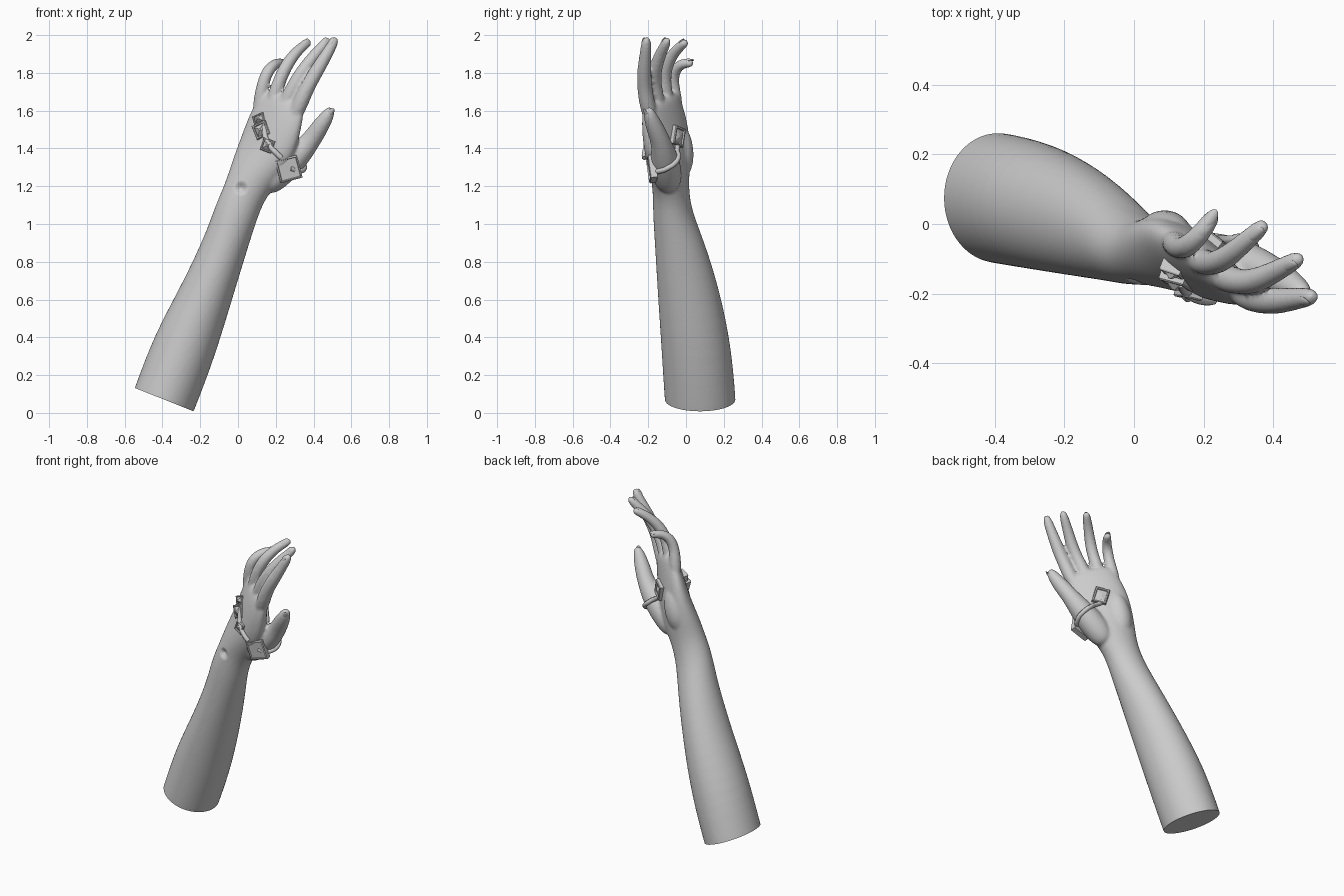
import bpy, bmesh, math
from mathutils import Vector
from mathutils.bvhtree import BVHTree

if "Cube" in bpy.data.objects:
    bpy.data.objects.remove(bpy.data.objects["Cube"])

skin = bpy.data.materials.new("light grey")
skin.diffuse_color = (0.6, 0.6, 0.6, 1)
skin.use_nodes = True
skin.node_tree.nodes["Principled BSDF"].inputs["Base Color"].default_value = skin.diffuse_color

P = Vector((0.93, 0, -0.37))          # across the arm
Y = Vector((0, 1, 0))
AXIS = Vector((0.37, 0, 0.93))        # along the arm


def link(name, bm):
    bmesh.ops.recalc_face_normals(bm, faces=bm.faces)
    me = bpy.data.meshes.new(name)
    bm.to_mesh(me)
    bm.free()
    me.materials.append(skin)
    ob = bpy.data.objects.new(name, me)
    bpy.context.collection.objects.link(ob)
    return ob


def smooth(ob, angle=40):
    bpy.context.view_layer.objects.active = ob
    ob.select_set(True)
    bpy.ops.object.shade_smooth_by_angle(angle=math.radians(angle))
    ob.select_set(False)


def loft(bm, frames, n=16):
    """frames: (centre, half-width vector, half-depth vector)"""
    rings = []
    for c, u, v in frames:
        rings.append([bm.verts.new(c + u * math.cos(2 * math.pi * i / n) + v * math.sin(2 * math.pi * i / n))
                      for i in range(n)])
    for a, b in zip(rings, rings[1:]):
        for i in range(n):
            bm.faces.new((a[i], a[(i + 1) % n], b[(i + 1) % n], b[i]))
    bm.faces.new(rings[0][::-1])
    bm.faces.new(rings[-1])


def tube(bm, pts):
    """round limb through (x, y, z, radius) points"""
    cs = [Vector(p[:3]) for p in pts]
    frames = []
    for i, c in enumerate(cs):
        t = (cs[min(i + 1, len(cs) - 1)] - cs[max(i - 1, 0)]).normalized()
        u = Vector((0.8, -0.6, 0))
        u = (u - t * u.dot(t)).normalized()
        r = pts[i][3] * 1.05
        frames.append((c, u * r, t.cross(u) * r))
    loft(bm, frames)


# forearm and palm sections: x, y, z, half width, half depth, yaw
ARM = [(-0.45, 0.085, -0.08, .165, .185, 0), (-0.39, 0.075, 0.07, .167, .187, 0),
       (-0.285, 0.055, 0.35, .170, .184, 0), (-0.163, 0.015, 0.64, .137, .164, 0),
       (-0.063, -0.033, 0.90, .117, .131, 0), (-0.012, -0.07, 1.055, .115, .104, 0),
       (0.035, -0.08, 1.17, .112, .095, -5), (0.095, -0.085, 1.28, .142, .100, -25),
       (0.155, -0.098, 1.40, .172, .085, -35), (0.192, -0.115, 1.52, .172, .070, -37),
       (0.228, -0.13, 1.62, .155, .054, -37), (0.25, -0.135, 1.68, .125, .035, -37)]
bm = bmesh.new()
frames = []
for x, y, z, w, d, yaw in ARM:
    a = math.radians(yaw)
    frames.append((Vector((x, y, z)), (P * math.cos(a) + Y * math.sin(a)) * w * 1.02,
                   (Y * math.cos(a) - P * math.sin(a)) * d * 1.02))
loft(bm, frames, 20)

# fingers and thumb
FINGERS = [
    [(.27, -.17, 1.50, .03), (.325, -.205, 1.63, .043), (.365, -.22, 1.72, .037), (.41, -.222, 1.80, .038),
     (.465, -.215, 1.89, .031), (.505, -.21, 1.96, .027), (.52, -.207, 1.99, .014)],
    [(.22, -.13, 1.52, .03), (.26, -.155, 1.66, .041), (.305, -.168, 1.75, .035), (.35, -.165, 1.82, .036),
     (.41, -.135, 1.90, .030), (.465, -.105, 1.96, .026), (.483, -.095, 1.985, .014)],
    [(.16, -.09, 1.52, .03), (.19, -.105, 1.67, .039), (.22, -.115, 1.76, .033), (.255, -.105, 1.84, .034),
     (.31, -.06, 1.915, .028), (.365, -.01, 1.957, .025), (.382, .004, 1.967, .014)],
    [(.10, -.04, 1.52, .03), (.12, -.058, 1.67, .036), (.132, -.07, 1.74, .031), (.155, -.065, 1.81, .032),
     (.195, -.025, 1.85, .027), (.225, .02, 1.852, .024), (.236, .037, 1.850, .013)]]
THUMB = [(.13, -.085, 1.18, .06), (.22, -.105, 1.28, .083), (.315, -.115, 1.36, .068), (.385, -.135, 1.44, .050),
         (.425, -.16, 1.50, .047), (.465, -.185, 1.56, .038), (.488, -.197, 1.598, .027), (.496, -.2, 1.615, .014)]
for f in FINGERS + [THUMB]:
    tube(bm, f)
# heel of the hand below the little finger
tube(bm, [(.06, -.05, 1.24, .05), (.075, -.03, 1.32, .07), (.10, -.03, 1.41, .07), (.12, -.04, 1.52, .045)])
base = link("arm_base", bm)

# blend everything into one skin
sub = base.modifiers.new("round", 'SUBSURF')
sub.levels = 2
rem = base.modifiers.new("blend", 'REMESH')
rem.mode, rem.voxel_size = 'VOXEL', 0.0085
sm = base.modifiers.new("soften", 'SMOOTH')
sm.factor, sm.iterations = 0.5, 6
dg = bpy.context.evaluated_depsgraph_get()
blended = bpy.data.meshes.new_from_object(base.evaluated_get(dg))
bm = bmesh.new()
bm.from_mesh(blended)
bpy.data.objects.remove(base)

# flat cut end and wrist dimple
res = bmesh.ops.bisect_plane(bm, geom=bm.verts[:] + bm.edges[:] + bm.faces[:], plane_co=(-0.39, 0.07, 0.07),
                             plane_no=AXIS, clear_inner=True)
bmesh.ops.holes_fill(bm, edges=[e for e in bm.edges if e.is_boundary])
for v in bm.verts:
    d = math.hypot(v.co.x - 0.015, v.co.z - 1.19)
    if v.co.y < -0.08 and d < 0.035:
        v.co.y += 0.025 * (1 - d / 0.035)
tree = BVHTree.FromBMesh(bm)
smooth(link("arm", bm), 50)


def plate(name, origin, direction, sx, sy, roll, h, peak, inset=0.75):
    """square ornament laid on the skin where a ray hits"""
    p, n, _, _ = tree.ray_cast(Vector(origin), Vector(direction).normalized())
    n = (n - Vector(direction).normalized()).normalized()
    u = Vector((0, 0, 1)).cross(n).normalized()
    w = n.cross(u)
    r = math.radians(roll)
    u, w = u * math.cos(r) + w * math.sin(r), w * math.cos(r) - u * math.sin(r)
    b = bmesh.new()
    rings = []
    for s, z in ((1, -0.02), (1, h), (0.9, h + .004), (inset, h + .004), (inset - .05, h - .004), (0.12, peak)):
        rings.append([b.verts.new(p + u * sx * s * i + w * sy * s * j + n * z)
                      for i, j in ((-1, -1), (1, -1), (1, 1), (-1, 1))])
    for q, t in zip(rings, rings[1:]):
        for i in range(4):
            b.faces.new((q[i], q[(i + 1) % 4], t[(i + 1) % 4], t[i]))
    b.faces.new(rings[0][::-1])
    b.faces.new(rings[-1])
    return link(name, b)


# ornaments on the back of the hand, and one on the palm
FRONT = (0, 1, 0)
plate("thumb_plate", (.268, -2, 1.292), FRONT, .06, .062, 15, .014, .010, .88)
plate("back_gem_large", (.125, -2, 1.497), FRONT, .04, .04, 25, .014, .032)
plate("back_gem_small", (.113, -2, 1.555), FRONT, .032, .025, 20, .012, .028)
plate("back_gem_lower", (.158, -2, 1.415), FRONT, .032, .034, -20, .014, .028)
plate("palm_gem", (.2 + .6, -.075 + .8, 1.465), (-.6, -.8, 0), .044, .05, -15, .018, .022)


def strap(name, pts, r):
    """band hugging the skin through guide points"""
    cu = bpy.data.curves.new(name, 'CURVE')
    cu.dimensions, cu.bevel_depth, cu.bevel_resolution = '3D', r, 2
    cu.use_fill_caps = True
    sp = cu.splines.new('POLY')
    guide = [Vector(p) for p in pts]
    path = [a.lerp(b, k / 5) for a, b in zip(guide, guide[1:]) for k in range(5)] + [guide[-1]]
    sp.points.add(len(path) - 1)
    for q, g in zip(sp.points, path):
        hit, n, _, _ = tree.find_nearest(g)
        q.co = (*(hit + n * r * 0.4), 1)
    cu.materials.append(skin)
    bpy.context.collection.objects.link(bpy.data.objects.new(name, cu))


strap("thumb_strap", [(.29, -.24, 1.28), (.34, -.17, 1.26), (.37, -.08, 1.29), (.33, -.01, 1.35), (.24, -.01, 1.43)], .014)
strap("back_link", [(.10, -.22, 1.53), (.13, -.22, 1.46), (.17, -.24, 1.40), (.23, -.26, 1.34)], .015)

# nails on the back of each fingertip
for i, f in enumerate(FINGERS + [THUMB]):
    a, c = Vector(f[-3][:3]), Vector(f[-1][:3])
    t = (c - a).normalized()
    out = Vector((-.55, -.75, .5)) if i < 4 else Vector((0.45, -.85, .1))
    out = (out - t * out.dot(t)).normalized()
    side = t.cross(out)
    hit, _, _, _ = tree.ray_cast(a.lerp(c, .62) + out * .2, -out)
    if hit is None:
        continue
    b = bmesh.new()
    bmesh.ops.create_uvsphere(b, u_segments=16, v_segments=8, radius=1)
    for v in b.verts:
        x, y, z = v.co
        v.co = hit - out * .003 + side * x * .018 + t * y * .032 + out * (z * .006 - x * x * .006)
    smooth(link("nail_%d" % (i + 1), b))
